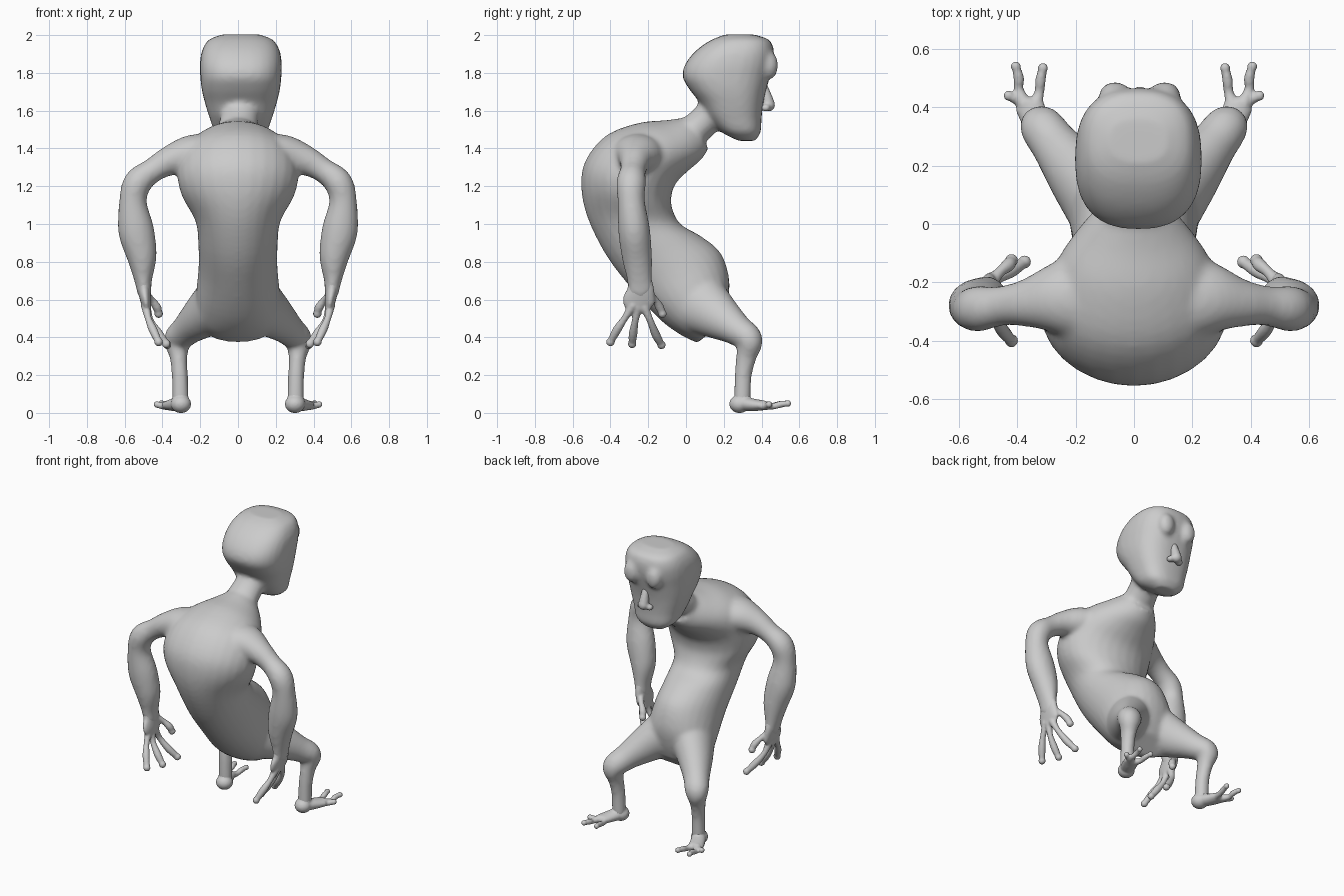
import bpy, bmesh, math
from mathutils import Vector, Matrix

SEG = 28


def catmull(rows, steps):
    """Smoothly interpolate rows of numbers."""
    out = []
    n = len(rows)
    for i in range(n - 1):
        a, b, c, d = (rows[max(0, min(n - 1, k))] for k in (i - 1, i, i + 1, i + 2))
        for s in range(steps):
            t = s / steps
            out.append([0.5 * (2 * q + (r - p) * t + (2 * p - 5 * q + 4 * r - w) * t * t
                               + (3 * q - p - 3 * r + w) * t ** 3)
                        for p, q, r, w in zip(a, b, c, d)])
    return out + [list(rows[-1])]


def loft(bm, sections, power=2.0):
    """Closed skin over (centre, U, V) super-ellipse sections."""
    e = 2 / power
    rings = []
    for c, u, v in sections:
        ring = []
        for k in range(SEG):
            a = 2 * math.pi * k / SEG
            ca, sa = math.cos(a), math.sin(a)
            ring.append(bm.verts.new(c + u * math.copysign(abs(ca) ** e, ca)
                                     + v * math.copysign(abs(sa) ** e, sa)))
        rings.append(ring)
    for r0, r1 in zip(rings, rings[1:]):
        for k in range(SEG):
            j = (k + 1) % SEG
            bm.faces.new((r0[k], r0[j], r1[j], r1[k]))
    bm.faces.new(rings[0])
    bm.faces.new(rings[-1])


def ball(bm, c, r):
    r = (r, r, r) if isinstance(r, (int, float)) else r
    m = Matrix.Translation(c) @ Matrix.Diagonal((*r, 1))
    bmesh.ops.create_uvsphere(bm, u_segments=24, v_segments=14, radius=1, matrix=m)


def tube(bm, pts, ref, side=1, steps=5):
    """Limb through (x, y, z, radius along ref, other radius), round tips."""
    rows = catmull([p if len(p) == 5 else (*p, p[3]) for p in pts], steps)
    pos = [Vector((r[0] * side, r[1], r[2])) for r in rows]
    secs = []
    for i, r in enumerate(rows):
        t = (pos[min(i + 1, len(pos) - 1)] - pos[max(i - 1, 0)]).normalized()
        v = (Vector(ref) - t * t.dot(Vector(ref))).normalized()
        secs.append((pos[i], t.cross(v) * r[4], v * r[3]))
    loft(bm, secs)
    for i in (0, -1):
        ball(bm, pos[i], min(rows[i][3:]))


def finish(name, bm, voxel, iterations):
    bmesh.ops.recalc_face_normals(bm, faces=bm.faces)
    me = bpy.data.meshes.new(name)
    bm.to_mesh(me)
    bm.free()
    ob = bpy.data.objects.new(name, me)
    bpy.context.collection.objects.link(ob)
    m = ob.modifiers.new("fuse", 'REMESH')
    m.mode, m.voxel_size, m.use_smooth_shade = 'VOXEL', voxel, True
    s = ob.modifiers.new("soften", 'SMOOTH')
    s.factor, s.iterations = 0.5, iterations
    return ob


X, Y, Z = (1, 0, 0), (0, 1, 0), (0, 0, 1)
body = bmesh.new()

# Torso: back y, back z, front y, front z, half width
torso = [(0.0, 1.565, 0.12, 1.40, .10), (-0.10, 1.55, 0.08, 1.34, .17),
         (-0.25, 1.535, 0.01, 1.28, .25), (-0.42, 1.47, -0.05, 1.22, .305),
         (-0.53, 1.34, -0.075, 1.16, .32), (-0.555, 1.20, -0.075, 1.09, .295),
         (-0.52, 1.03, -0.03, 1.0, .225), (-0.42, .83, .08, .935, .21),
         (-0.29, .66, .185, .845, .21), (-0.15, .505, .23, .70, .225),
         (-0.04, .42, .215, .57, .22), (.06, .37, .18, .47, .15)]
secs = []
for by, bz, fy, fz, w in catmull(torso, 4):
    secs.append((Vector((0, (by + fy) / 2, (bz + fz) / 2)),
                 Vector((w, 0, 0)), Vector((0, (fy - by) / 2, (fz - bz) / 2))))
loft(body, secs)

# Neck
tube(body, [(0, -.03, 1.44, .12, .09), (0, .06, 1.51, .105, .085),
            (.01, .13, 1.58, .10, .085), (.015, .2, 1.68, .11, .10)], X)

# Head: z, back y, front y, half width
head = [(1.44, .28, .365, .07), (1.485, .19, .395, .135), (1.56, .12, .40, .165),
        (1.64, .075, .41, .19), (1.71, .02, .425, .207), (1.78, -.018, .445, .215),
        (1.85, -.002, .462, .217), (1.92, .055, .465, .205), (1.975, .135, .44, .17),
        (2.003, .21, .36, .10)]
secs = []
for z, b, f, w in catmull(head, 4):
    secs.append((Vector((.015, (b + f) / 2, z)), Vector((w, 0, 0)), Vector((0, (f - b) / 2, 0))))
loft(body, secs, 2.5)

# Eyes
for x in (-.065, .105):
    ball(body, (x, .44, 1.84), (.055, .048, .075))

for s in (1, -1):
    # Shoulder, upper arm and forearm
    tube(body, [(.12, -.25, 1.37, .17, .11), (.25, -.255, 1.365, .13, .105),
                (.36, -.27, 1.335, .085, .08), (.45, -.28, 1.285, .068, .065),
                (.53, -.29, 1.22, .078, .075), (.556, -.29, 1.12, .072, .073),
                (.54, -.275, .97, .084, .095), (.51, -.26, .83, .08, .08),
                (.502, -.245, .70, .066, .047), (.495, -.24, .63, .07, .036)], Y, s)
    # Thigh, knee and shin
    tube(body, [(.10, .07, .58, .14, .17), (.19, .17, .51, .11, .125),
                (.27, .27, .44, .083, .085), (.318, .335, .385, .075, .072),
                (.315, .32, .30, .048, .055), (.308, .303, .2, .043, .046),
                (.305, .298, .06, .045, .045)], X, s)
finish("body", body, .014, 7)

# Nose
nose = bmesh.new()
tube(nose, [(.02, .40, 1.75, .022), (.02, .425, 1.68, .028), (.02, .438, 1.63, .034)], X)
for x in (-.015, .055):
    ball(nose, (x, .422, 1.615), (.024, .025, .02))
finish("nose", nose, .008, 4)

# Hands: palm, three fingers and a thumb
fingers = [[(.49, -.28, .57), (.475, -.325, .50), (.45, -.365, .44), (.42, -.40, .375)],
           [(.485, -.255, .56), (.465, -.268, .49), (.42, -.28, .42), (.38, -.285, .365)],
           [(.485, -.22, .56), (.47, -.19, .49), (.42, -.16, .415), (.375, -.13, .36)],
           [(.49, -.20, .63), (.46, -.165, .60), (.43, -.14, .56), (.42, -.125, .525)]]
# Feet: heel, instep and three toes
toes = [[(.34, .40, .04), (.325, .45, .035), (.32, .495, .045), (.312, .535, .05)],
        [(.375, .41, .04), (.395, .46, .035), (.395, .50, .045), (.405, .54, .05)],
        [(.37, .39, .04), (.395, .42, .035), (.412, .432, .04), (.43, .44, .045)]]
for s, label in ((1, "right"), (-1, "left")):
    hand = bmesh.new()
    tube(hand, [(.502, -.245, .72, .058, .04), (.497, -.24, .65, .072, .034),
                (.488, -.25, .59, .085, .028), (.483, -.25, .55, .065, .022)], Y, s)
    for f in fingers:
        tube(hand, [(*p, r) for p, r in zip(f, (.025, .018, .023, .018))], Y, s)
        ball(hand, (f[-1][0] * s, *f[-1][1:]), .023)
    finish(label + "_hand", hand, .007, 3)

    foot = bmesh.new()
    ball(foot, (.302 * s, .283, .047), (.054, .054, .048))
    tube(foot, [(.305, .30, .10, .041, .041), (.308, .30, .055, .045, .04),
                (.335, .35, .043, .048, .034), (.36, .41, .04, .05, .026)], X, s)
    for t in toes:
        tube(foot, [(*p, r) for p, r in zip(t, (.026, .017, .018, .014))], Z, s)
        ball(foot, (t[-1][0] * s, *t[-1][1:]), .018)
    finish(label + "_foot", foot, .007, 3)
